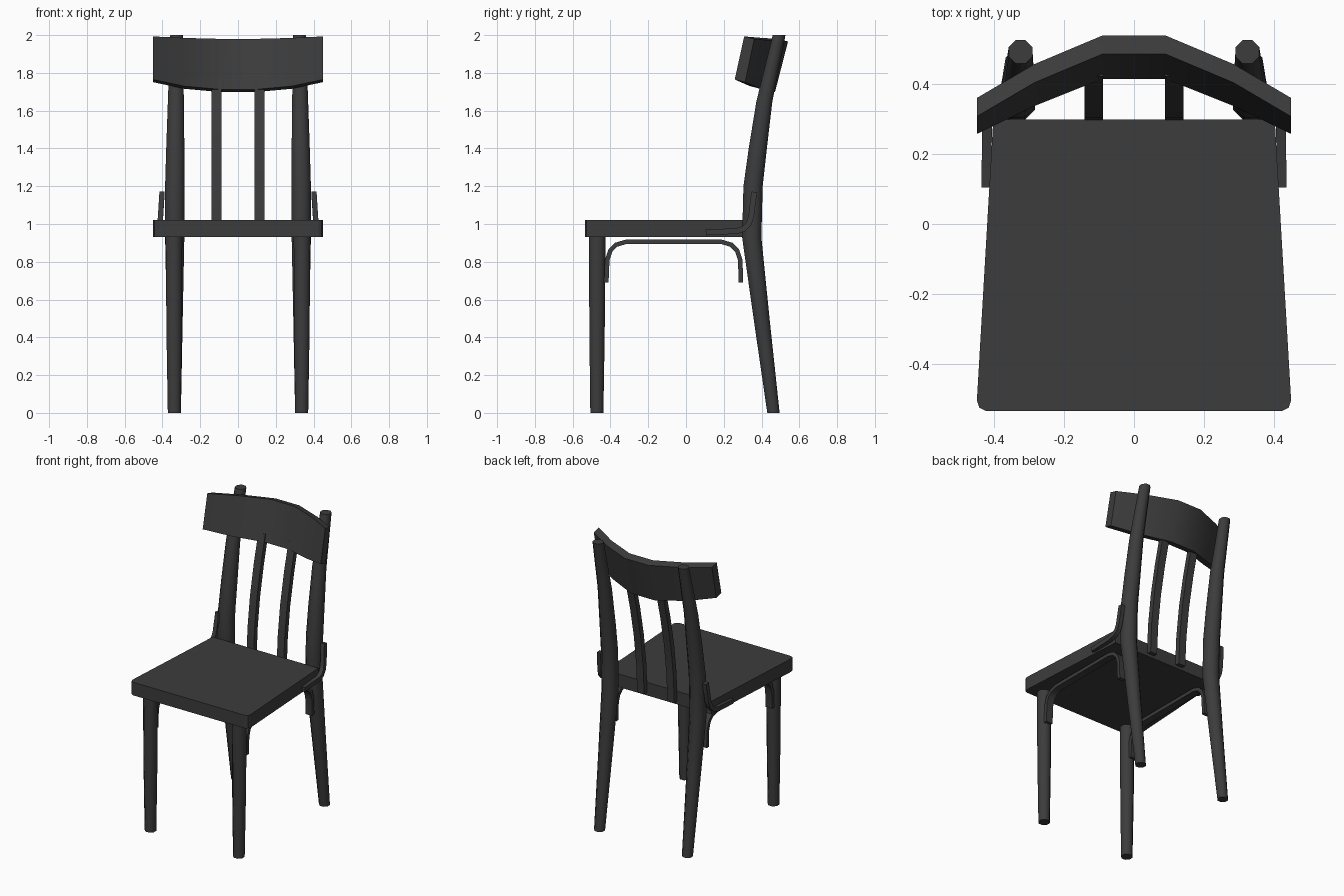
import bpy, bmesh, math
from mathutils import Vector

if "Cube" in bpy.data.objects:
    bpy.data.objects.remove(bpy.data.objects["Cube"])

mat = bpy.data.materials.new("dark_grey")
mat.diffuse_color = (0.045, 0.045, 0.045, 1)
mat.use_nodes = True
mat.node_tree.nodes["Principled BSDF"].inputs["Base Color"].default_value = mat.diffuse_color


def loft(name, rings, smooth=None, mirror=False):
    """Skin a list of equal-length point rings, cap the ends, optionally mirror in x."""
    bm = bmesh.new()
    vs = [[bm.verts.new(p) for p in r] for r in rings]
    n = len(vs[0])
    for a, b in zip(vs, vs[1:]):
        for i in range(n):
            bm.faces.new((a[i], a[(i + 1) % n], b[(i + 1) % n], b[i]))
    bm.faces.new(vs[0])
    bm.faces.new(vs[-1])
    bmesh.ops.recalc_face_normals(bm, faces=bm.faces)
    me = bpy.data.meshes.new(name)
    bm.to_mesh(me)
    bm.free()
    me.materials.append(mat)
    ob = bpy.data.objects.new(name, me)
    bpy.context.collection.objects.link(ob)
    if mirror:
        ob.modifiers.new("mirror", "MIRROR").use_clip = False
    if smooth:
        bpy.ops.object.select_all(action="DESELECT")
        ob.select_set(True)
        bpy.context.view_layer.objects.active = ob
        bpy.ops.object.shade_smooth_by_angle(angle=math.radians(smooth))
    return ob


def round_post(name, path, sides=8):
    """Tapered post from (x, y, z, radius) stations with level rings."""
    rings = [[(x + r * math.cos(math.tau * (i + 0.5) / sides) * 1.04,
               y + r * math.sin(math.tau * (i + 0.5) / sides) * 1.04, z)
              for i in range(sides)] for x, y, z, r in path]
    return loft(name, rings, 50, True)


def flat_bar(name, path, width, thick):
    """Strip bent in the yz plane: width runs along x, thickness in the plane."""
    pts = [Vector(p) for p in path]
    rings = []
    for i, p in enumerate(pts):
        d = pts[min(i + 1, len(pts) - 1)] - pts[max(i - 1, 0)]
        n = Vector((0, -d.z, d.y)).normalized() * thick / 2
        w = Vector((width / 2, 0, 0))
        rings.append([p - w - n, p + w - n, p + w + n, p - w + n])
    return loft(name, rings, 35, True)


# Seat: tapered slab with clipped front corners
right = [(0.425, -0.535), (0.443, -0.526), (0.45, -0.505), (0.403, 0.30)]
outline = right + [(-x, y) for x, y in reversed(right)]
loft("seat", [[(x, y, z) for x, y in outline] for z in (0.93, 1.02)])

# Legs and back posts
round_post("front_leg", [(0.337, -0.472, 0, 0.036), (0.338, -0.471, 0.4, 0.042),
                         (0.339, -0.470, 0.94, 0.046)])
round_post("back_post", [(0.335, 0.463, 0, 0.034), (0.335, 0.40, 0.5, 0.044),
                         (0.335, 0.348, 0.93, 0.053), (0.335, 0.355, 1.2, 0.053),
                         (0.332, 0.38, 1.4, 0.050), (0.329, 0.415, 1.65, 0.044),
                         (0.325, 0.493, 2.0, 0.035)])

# Curved, tilted top rail: x, front top y/z, front bottom y/z
half = [(0.09, 0.487, 1.98, 0.416, 1.712), (0.285, 0.405, 1.985, 0.338, 1.73),
        (0.45, 0.308, 1.993, 0.258, 1.765)]
stations = [(-h[0], *h[1:]) for h in reversed(half)] + half
loft("top_rail", [[(x, ty, tz), (x, ty + 0.053, tz - 0.014),
                   (x, by + 0.055, bz - 0.014), (x, by, bz)]
                  for x, ty, tz, by, bz in stations], 35)

# Back slats
flat_bar("back_slat", [(0.115, 0.312, 0.95), (0.115, 0.323, 1.15), (0.115, 0.35, 1.36),
                       (0.115, 0.39, 1.56), (0.115, 0.44, 1.76)], 0.053, 0.035)

# Bent braces: seat side to back post
flat_bar("seat_brace", [(0.423, 0.105, 0.955), (0.421, 0.27, 0.963), (0.418, 0.305, 0.975),
                        (0.413, 0.332, 1.0), (0.41, 0.345, 1.04), (0.402, 0.361, 1.17)],
         0.028, 0.03)

# Bent braces: arch under the seat between front and back legs
flat_bar("under_brace", [(0.345, -0.422, 0.69), (0.345, -0.417, 0.81), (0.345, -0.40, 0.86),
                         (0.345, -0.37, 0.89), (0.345, -0.32, 0.905), (0.345, 0.19, 0.905),
                         (0.345, 0.24, 0.89), (0.345, 0.27, 0.86), (0.345, 0.287, 0.81),
                         (0.345, 0.291, 0.69)], 0.05, 0.024)
